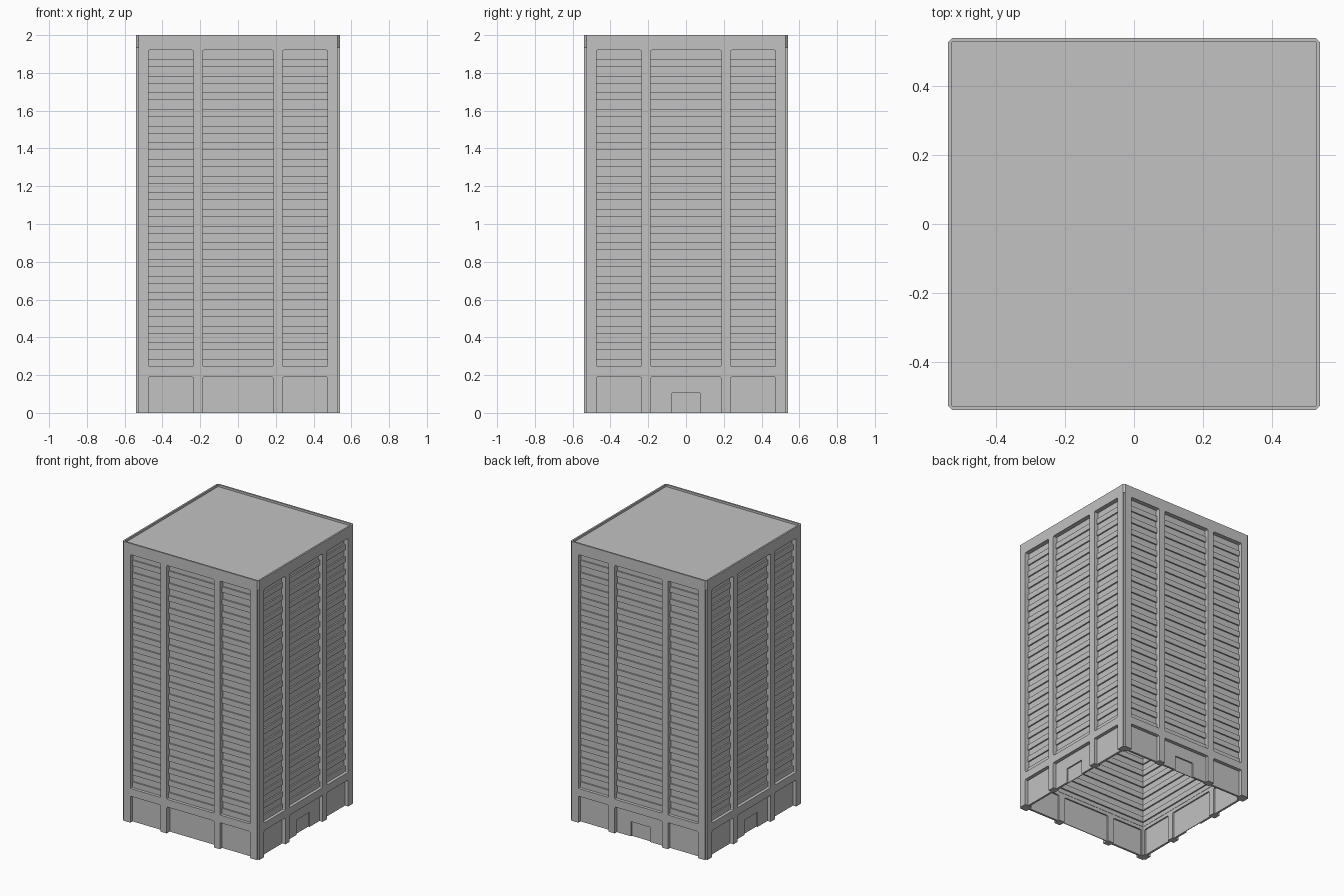
import bpy, bmesh
from math import radians
from mathutils import Matrix

cube = bpy.data.objects.get("Cube")
if cube:
    bpy.data.objects.remove(cube, do_unlink=True)

grey = bpy.data.materials.new("concrete grey")
grey.use_nodes = True
colour = (0.54, 0.54, 0.54, 1)
grey.diffuse_color = colour
grey.node_tree.nodes["Principled BSDF"].inputs["Base Color"].default_value = colour

H = 0.54          # half width of the tower
INNER = 0.49      # inner side of the facade frame
NOTCH = 0.012     # corner notch and parapet width
BASE, TOP = 0.245, 1.92
CROWN = 1.935
GROUND = 0.19
BAYS = [(-0.475, -0.235), (-0.187, 0.187), (0.235, 0.475)]


def finish(name, bm, turn=0):
    bm.transform(Matrix.Rotation(radians(turn), 4, "Z"))
    bmesh.ops.recalc_face_normals(bm, faces=bm.faces)
    mesh = bpy.data.meshes.new(name)
    bm.to_mesh(mesh)
    bm.free()
    mesh.materials.append(grey)
    ob = bpy.data.objects.new(name, mesh)
    bpy.context.collection.objects.link(ob)
    return ob


def add_box(bm, x, y, z):
    size = (x[1] - x[0], y[1] - y[0], z[1] - z[0])
    centre = ((x[0] + x[1]) / 2, (y[0] + y[1]) / 2, (z[0] + z[1]) / 2)
    m = Matrix.Translation(centre) @ Matrix.Diagonal((*size, 1))
    bmesh.ops.create_cube(bm, size=1, matrix=m)


def add_ring(bm, outer, inner, z0, z1):
    """Square tube centred on the z axis."""
    loops = []
    for r, z in ((outer, z0), (outer, z1), (inner, z1), (inner, z0)):
        loops.append([bm.verts.new((r * sx, r * sy, z))
                      for sx, sy in ((-1, -1), (1, -1), (1, 1), (-1, 1))])
    for k in range(4):
        a, b = loops[k], loops[(k + 1) % 4]
        for i in range(4):
            j = (i + 1) % 4
            bm.faces.new((a[i], a[j], b[j], b[i]))


def facade_frame(name, turn):
    """Wall slab with three tall openings above three ground openings."""
    end = H - NOTCH
    xs = [-end] + [v for bay in BAYS for v in bay] + [end]
    zs = [0, GROUND, BASE, TOP, CROWN]
    bm = bmesh.new()
    grid = [[bm.verts.new((x, -H, z)) for z in zs] for x in xs]
    for i in range(len(xs) - 1):
        for j in range(len(zs) - 1):
            if i % 2 == 1 and j % 2 == 0:
                continue
            bm.faces.new((grid[i][j], grid[i + 1][j], grid[i + 1][j + 1], grid[i][j + 1]))
    out = bmesh.ops.extrude_face_region(bm, geom=bm.faces[:], use_keep_orig=True)
    moved = [v for v in out["geom"] if isinstance(v, bmesh.types.BMVert)]
    bmesh.ops.translate(bm, verts=moved, vec=(0, H - INNER, 0))
    # slightly rounded opening corners
    corners = []
    for e in bm.edges:
        a, b = e.verts
        across = abs(a.co.y - b.co.y) > 0.01
        if across and abs(a.co.x) < 0.5 and 0.1 < a.co.z < TOP + 0.005:
            corners.append(e)
    bmesh.ops.bevel(bm, geom=corners, offset=0.008, segments=2, profile=0.5, affect="EDGES")
    finish(name, bm, turn)


def ground_panels(name, turn, door):
    """Recessed ground floor panels, the middle one with a shallow doorway."""
    bm = bmesh.new()
    y, back = -0.515, -0.5
    deep = (y + 0.01, back)
    for k, (a, b) in enumerate(BAYS):
        x = (a - 0.01, b + 0.01)
        top = GROUND + 0.01
        if k != 1:
            add_box(bm, x, (y, back), (0, top))
        elif door:
            w, h = 0.075, 0.105
            add_box(bm, (x[0], -w), (y, back), (0, top))
            add_box(bm, (w, x[1]), (y, back), (0, top))
            add_box(bm, (-w, w), (y, back), (h, top))
            add_box(bm, (-w, w), deep, (0, h))
        else:
            add_box(bm, x, deep, (0, top))
    finish(name, bm, turn)


# four sides
for side, turn in (("front", 0), ("left", 90), ("back", 180), ("right", 270)):
    facade_frame(side + "_facade_frame", turn)
    ground_panels(side + "_ground_panels", turn, side != "front")

# recessed window wall with a spandrel band on every floor
bm = bmesh.new()
add_ring(bm, 0.508, 0.488, BASE - 0.03, CROWN)
finish("window_wall", bm)

FLOORS = 19
pitch = (TOP - BASE) / FLOORS
bm = bmesh.new()
for f in range(FLOORS):
    z = BASE + f * pitch
    add_ring(bm, 0.518, 0.478, z, z + pitch * 0.45)
finish("spandrel_bands", bm)

# crown with chamfered corners and a sunken roof inside a thin parapet
bm = bmesh.new()
c = H - NOTCH
outline = [(-c, -H), (c, -H), (H, -c), (H, c), (c, H), (-c, H), (-H, c), (-H, -c)]
low = [bm.verts.new((x, y, CROWN)) for x, y in outline]
high = [bm.verts.new((x, y, 2)) for x, y in outline]
rim = [bm.verts.new((c * sx, c * sy, 2)) for sx, sy in ((-1, -1), (1, -1), (1, 1), (-1, 1))]
roof = [bm.verts.new((v.co.x, v.co.y, 1.985)) for v in rim]
bm.faces.new(low)
bm.faces.new(roof)
for i in range(8):
    j = (i + 1) % 8
    bm.faces.new((low[i], low[j], high[j], high[i]))
for i in range(4):
    j = (i + 1) % 4
    bm.faces.new((rim[i], rim[j], roof[j], roof[i]))
    bm.faces.new((high[2 * i], high[2 * i + 1], rim[j], rim[i]))
    bm.faces.new((high[2 * i + 1], high[(2 * i + 2) % 8], rim[j]))
finish("roof_crown", bm)
